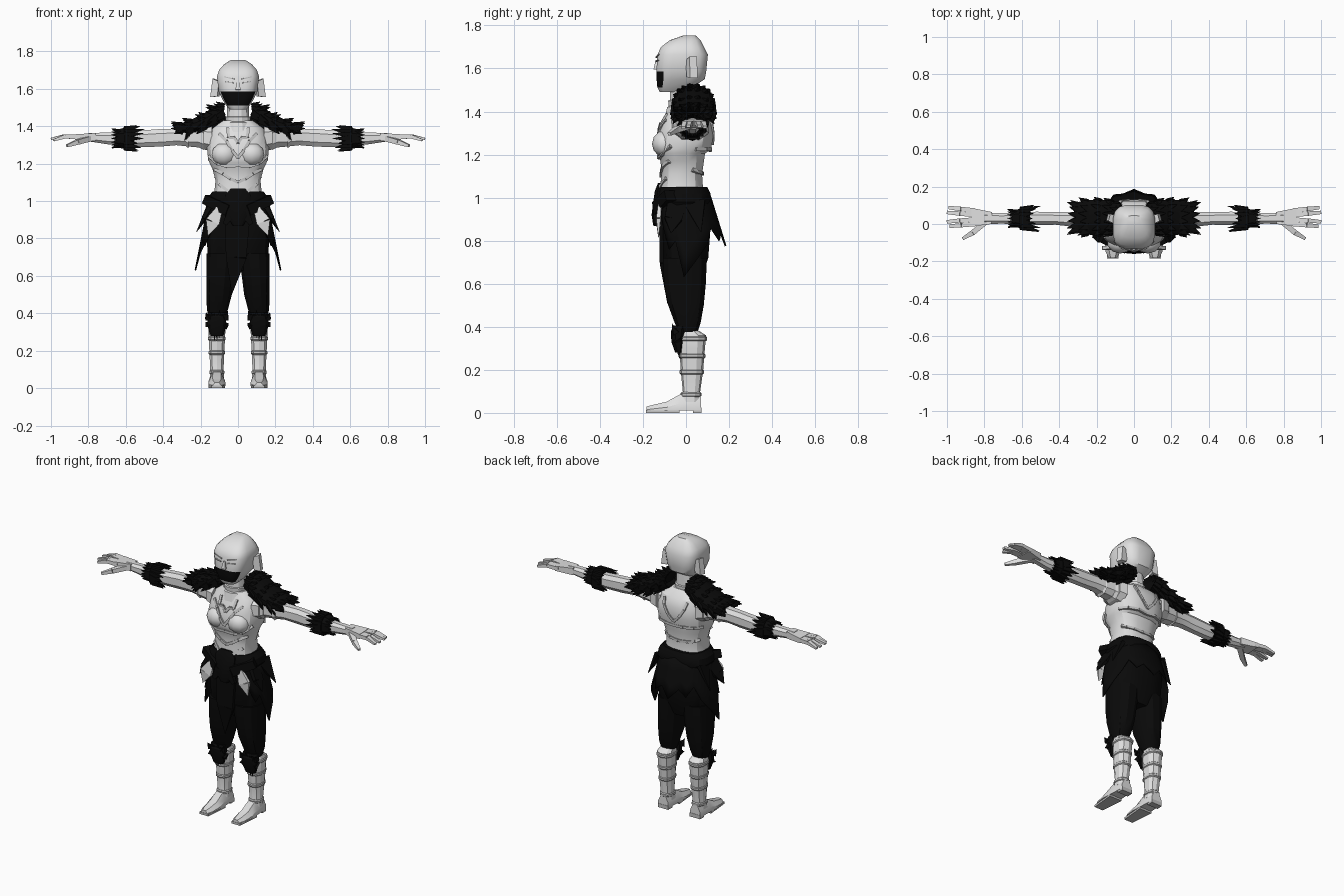
import bpy, bmesh, math, random
from mathutils import Vector

random.seed(4)


def material(name, v):
    m = bpy.data.materials.new(name)
    m.diffuse_color = (v, v, v, 1)
    return m


LIGHT = material("pale armor", 0.75)
BLACK = material("black cloth", 0.003)
TRIM = material("grey trim", 0.55)


def finish(name, bm, mats, mirror=False, angle=28, thick=0):
    """Turn a bmesh into a named object."""
    if not thick:
        bmesh.ops.recalc_face_normals(bm, faces=bm.faces)
    me = bpy.data.meshes.new(name)
    bm.to_mesh(me)
    bm.free()
    ob = bpy.data.objects.new(name, me)
    bpy.context.collection.objects.link(ob)
    for m in mats:
        me.materials.append(m)
    bpy.ops.object.select_all(action='DESELECT')
    ob.select_set(True)
    bpy.context.view_layer.objects.active = ob
    bpy.ops.object.shade_smooth_by_angle(angle=math.radians(angle))
    if thick:
        mod = ob.modifiers.new("thickness", 'SOLIDIFY')
        mod.thickness = thick
        mod.offset = 0
    if mirror:
        ob.modifiers.new("mirror", 'MIRROR').use_mirror_merge = False
    return ob


def power(v, p):
    return math.copysign(abs(v) ** p, v)


def angles(n):
    return [2 * math.pi * (i + 0.5) / n for i in range(n)]


def ring_z(z, hx, yf, yb, n=16, p=0.75, cx=0):
    """Horizontal rounded-box ring."""
    yc, hy = (yf + yb) / 2, (yb - yf) / 2
    return [(cx + hx * power(math.cos(a), p), yc + hy * power(math.sin(a), p), z) for a in angles(n)]


def ring_x(x, yc, hy, zc, hz, n=8, p=0.8):
    """Rounded-box ring across an arm."""
    return [(x, yc + hy * power(math.cos(a), p), zc + hz * power(math.sin(a), p)) for a in angles(n)]


def loft(bm, rings, caps=True):
    rows = [[bm.verts.new(c) for c in r] for r in rings]
    n = len(rows[0])
    for lo, hi in zip(rows, rows[1:]):
        for i in range(n):
            j = (i + 1) % n
            bm.faces.new((lo[i], lo[j], hi[j], hi[i]))
    if caps:
        bm.faces.new(rows[0])
        bm.faces.new(rows[-1])


def beam(bm, a, b, wa, wb=(0.001, 0.001), up=(0, 0, 1)):
    """Tapered box from a to b; with the default end it is a spike."""
    a, b = Vector(a), Vector(b)
    d = (b - a).normalized()
    s = d.cross(Vector(up))
    s = s.normalized() if s.length > 0.05 else Vector((1, 0, 0))
    u = s.cross(d)
    loft(bm, [[c + s * w[0] * i + u * w[1] * j for i, j in ((1, 1), (-1, 1), (-1, -1), (1, -1))]
              for c, w in ((a, wa), (b, wb))])


# head with a black mouth mask
bm = bmesh.new()
HEAD = [(1.49, .045, -.122, -.01), (1.512, .065, -.134, .03), (1.55, .088, -.138, .088), (1.585, .104, -.139, .095),
        (1.665, .114, -.134, .103), (1.70, .103, -.117, .085), (1.732, .075, -.075, .068), (1.754, .04, -.01, .045)]
loft(bm, [ring_z(*h, p=0.6) for h in HEAD])
bm.normal_update()
bmesh.ops.recalc_face_normals(bm, faces=bm.faces)
for f in bm.faces:
    c = f.calc_center_median()
    f.material_index = int(1.505 < c.z < 1.585 and f.normal.y < -0.45)
finish("head", bm, [LIGHT, BLACK], angle=35)

# ears, brows, eyes and nose
bm = bmesh.new()
beam(bm, (.10, .025, 1.60), (.138, .035, 1.605), (.025, .04), (.018, .05))
finish("ear", bm, [LIGHT], True)
bm = bmesh.new()
beam(bm, (.02, -.137, 1.652), (.075, -.125, 1.665), (.004, .003), (.004, .002))
beam(bm, (.025, -.138, 1.632), (.07, -.130, 1.638), (.004, .003), (.004, .002))
finish("brow_and_eyelid", bm, [TRIM], True)
bm = bmesh.new()
beam(bm, (0, -.137, 1.64), (0, -.143, 1.595), (.006, .004), (.014, .008), (0, -1, 0))
finish("nose", bm, [LIGHT])

# neck and stepped collar
bm = bmesh.new()
loft(bm, [ring_z(z, h, -h - .015, h - .01, 12, 0.9) for z, h in
          ((1.36, .09), (1.42, .075), (1.425, .068), (1.45, .07), (1.453, .062), (1.54, .058))])
finish("neck", bm, [LIGHT])

# cuirass
TORSO = [(.97, .135, -.125, .09), (1.05, .128, -.122, .08), (1.11, .122, -.115, .076), (1.17, .138, -.12, .085),
         (1.205, .155, -.135, .09), (1.225, .162, -.14, .118), (1.28, .168, -.135, .128), (1.34, .16, -.118, .125),
         (1.39, .14, -.09, .105), (1.43, .08, -.075, .06)]
bm = bmesh.new()
loft(bm, [ring_z(*t) for t in TORSO])
finish("cuirass", bm, [LIGHT])

bm = bmesh.new()
bmesh.ops.create_uvsphere(bm, u_segments=10, v_segments=6, radius=1)
for v in bm.verts:
    v.co = Vector((.074 + v.co.x * .07, -.10 + v.co.y * .058, 1.25 + v.co.z * .062))
finish("breastplate_cup", bm, [LIGHT], True, angle=50)


def torso_point(x, z, side):
    """Point on the cuirass surface, side -1 is front."""
    for a, b in zip(TORSO, TORSO[1:]):
        if a[0] <= z <= b[0]:
            t = (z - a[0]) / (b[0] - a[0])
            hx, yf, yb = [a[k] + t * (b[k] - a[k]) for k in (1, 2, 3)]
            c = min(1, abs(x) / hx) ** (1 / .75)
            return Vector((x, (yf + yb) / 2 + side * (yb - yf) / 2 * max(0, 1 - c * c) ** .375, z))


# raised trim following the cuirass
bm = bmesh.new()
for side, path in ((-1, [(0, 1.19), (.06, 1.185), (.11, 1.2), (.155, 1.24)]),
                   (-1, [(0, 1.10), (.04, 1.12), (.08, 1.145), (.125, 1.17)]),
                   (-1, [(0, 1.02), (.05, 1.05), (.1, 1.09)]),
                   (-1, [(0, 1.23), (.03, 1.27), (.06, 1.32), (.1, 1.36)]),
                   (-1, [(0, 1.31), (.02, 1.34), (.05, 1.34), (.055, 1.39)]),
                   (1, [(0, 1.22), (.06, 1.225), (.12, 1.225), (.155, 1.225)]),
                   (1, [(0, 1.11), (.06, 1.115), (.1, 1.12), (.12, 1.13)]),
                   (1, [(0, 1.25), (.04, 1.29), (.07, 1.34), (.08, 1.38)])):
    pts = [torso_point(x, z, side) for x, z in path]
    for a, b in zip(pts, pts[1:]):
        beam(bm, a, b, (.008, .007), (.008, .007), (0, side, 0))
finish("cuirass_trim", bm, [TRIM], True)

# arm with shoulder bands
bm = bmesh.new()
loft(bm, [ring_x(*r) for r in ((.12, .02, .07, 1.34, .065), (.25, .02, .055, 1.342, .055), (.33, .025, .042, 1.343, .047),
                               (.42, .03, .036, 1.338, .05), (.52, .03, .038, 1.333, .047), (.62, .03, .035, 1.333, .04),
                               (.70, .03, .03, 1.335, .033), (.80, .03, .032, 1.342, .024))])
finish("arm", bm, [LIGHT], True)
bm = bmesh.new()
for x0, x1, hy, hz in ((.14, .185, .092, .075), (.185, .205, .07, .065), (.265, .278, .056, .056)):
    loft(bm, [ring_x(x0, .02, hy, 1.335, hz), ring_x(x1, .02, hy * .88, 1.34, hz * .9)])
finish("shoulder_band", bm, [LIGHT], True)

# hand, fingers and thumb
bm = bmesh.new()
beam(bm, (.76, .032, 1.342), (.87, .036, 1.342), (.032, .022), (.05, .015))
for y0, y1, x1, z1 in ((.072, .088, .99, 1.328), (.049, .062, 1.0, 1.332), (.024, .012, 1.0, 1.332), (0, -.012, .985, 1.325)):
    mid = ((.86 + x1) / 2, (y0 + y1) / 2, 1.346)
    beam(bm, (.85, y0, 1.342), mid, (.012, .012), (.012, .011))
    beam(bm, mid, (x1, y1, z1), (.012, .011), (.009, .006))
beam(bm, (.79, .015, 1.335), (.86, -.045, 1.315), (.016, .014), (.014, .013))
beam(bm, (.86, -.045, 1.315), (.915, -.078, 1.295), (.014, .013), (.008, .007))
finish("hand", bm, [LIGHT], True)

# fur cuff on the forearm, its spikes sweeping to the elbow
bm = bmesh.new()
loft(bm, [ring_x(.555, .03, .048, 1.333, .052), ring_x(.60, .03, .058, 1.335, .062), ring_x(.65, .03, .044, 1.335, .05)])
for i in range(16):
    a = 2 * math.pi * i / 16
    c, s, k = math.cos(a), math.sin(a), random.uniform(.06, .11)
    beam(bm, (.605, .03 + .045 * c, 1.335 + .048 * s), (.605 - k, .03 + .072 * c, 1.335 + .07 * s), (.018, .018))
    beam(bm, (.63, .03 + .035 * c, 1.335 + .038 * s), (.675, .03 + .05 * c, 1.335 + .052 * s), (.013, .013))
finish("forearm_fur", bm, [BLACK], True)

# fur shoulder mantle
PAD = [(.09, .075, 1.475, .045), (.13, .092, 1.45, .056), (.19, .097, 1.415, .05), (.26, .094, 1.395, .038), (.315, .08, 1.388, .025)]
bm = bmesh.new()
loft(bm, [ring_x(x, .035, hy, z, h, 12) for x, hy, z, h in PAD])
for x, hy, z, h in PAD:
    for i in range(14):
        a = 2 * math.pi * i / 14
        c, s, k = math.cos(a), math.sin(a), random.uniform(.02, .045)
        drop = -.03 if s < .3 and x < .3 else 0
        beam(bm, (x - .01, .035 + hy * c * .85, z + h * s * .8),
             (x + k, .035 + (hy + .012) * c, z + (h + .012) * s + drop), (.018, .016))
finish("shoulder_fur", bm, [BLACK], True)

# trousers: hips and legs
bm = bmesh.new()
loft(bm, [ring_z(*r) for r in ((.63, .09, -.07, .075), (.72, .165, -.105, .105), (.85, .172, -.11, .115),
                               (.95, .155, -.115, .105), (1.02, .135, -.11, .095))])
finish("trouser_hips", bm, [BLACK])
bm = bmesh.new()
loft(bm, [ring_z(z, h, f, b, 12, .85, cx) for z, h, f, b, cx in
          ((.375, .045, -.035, .055, .112), (.42, .058, -.055, .07, .11), (.50, .07, -.085, .085, .101),
           (.60, .076, -.105, .095, .094), (.72, .085, -.11, .1, .085))])
finish("trouser_leg", bm, [BLACK], True)

# skirt with a jagged hem, open at the front
HEM = [.92, .85, .76, .80, .63, .72, .78, .86, .80, .84, .775]
bm = bmesh.new()
rows = []
for i in range(21):
    k = min(i, 20 - i)
    a = math.radians(30 + 15 * i)
    col = []
    for t in (0, .35, .7, 1):
        d = t * (1.02 - HEM[k])
        back = -math.cos(a) > 0
        hx, hy = .15 + .20 * d, .118 + (.31 if back else .02) * d
        col.append(bm.verts.new((hx * power(math.sin(a), .85), -.01 - hy * power(math.cos(a), .85), 1.02 - d)))
    rows.append(col)
for l, r in zip(rows, rows[1:]):
    for k in range(3):
        bm.faces.new((l[k], r[k], r[k + 1], l[k + 1]))
finish("skirt", bm, [BLACK], thick=.008)

# overlapping hip flaps and ragged front cloth
bm = bmesh.new()
beam(bm, (.14, -.04, .98), (.185, -.06, .90), (.045, .012), (.04, .01), (1, 0, 0))
beam(bm, (.185, -.06, .90), (.222, -.07, .835), (.04, .01), up=(1, 0, 0))
beam(bm, (.15, .04, .98), (.22, .07, .84), (.05, .012), up=(1, 0, 0))
finish("hip_flap", bm, [BLACK], True)
bm = bmesh.new()
beam(bm, (0, -.115, .98), (-.01, -.112, .70), (.07, .012), (.055, .01), (0, -1, 0))
beam(bm, (-.01, -.112, .70), (-.032, -.085, .505), (.055, .01), up=(0, -1, 0))
finish("front_cloth", bm, [BLACK])

# pale thigh plates
bm = bmesh.new()
beam(bm, (.10, -.122, .96), (.135, -.128, .89), (.018, .008), (.038, .01), (0, -1, 0))
beam(bm, (.135, -.128, .89), (.16, -.128, .815), (.038, .01), up=(0, -1, 0))
finish("thigh_plate", bm, [LIGHT], True)

# belt, knot and slanted sashes
bm = bmesh.new()
loft(bm, [ring_z(*r) for r in ((.955, .158, -.128, .112), (.98, .172, -.135, .12), (1.02, .165, -.132, .115), (1.05, .138, -.125, .1))])
finish("belt", bm, [BLACK])
bm = bmesh.new()
beam(bm, (.05, -.135, .95), (.17, -.07, 1.01), (.02, .03), (.03, .025))
beam(bm, (.03, -.14, .95), (.07, -.138, .875), (.025, .014), (.012, .01), (0, -1, 0))
finish("sash", bm, [BLACK], True)
bm = bmesh.new()
loft(bm, [ring_z(*r, n=10) for r in ((.87, .03, -.152, -.11), (.92, .06, -.16, -.11), (.98, .068, -.152, -.1),
                                     (1.03, .072, -.145, -.1), (1.068, .04, -.13, -.1))])
finish("belt_knot", bm, [BLACK])

# boots: shaft, bands, foot, sole and heel
SHAFT = [(.05, .04, -.03, .068), (.10, .037, -.015, .066), (.2, .042, -.025, .08), (.3, .047, -.03, .088), (.36, .05, -.032, .094)]
bm = bmesh.new()
loft(bm, [ring_z(z, h, f, b, 10, .8, .113) for z, h, f, b in SHAFT + [(.39, .036, -.02, .045)]])
finish("boot_shaft", bm, [LIGHT], True)
bm = bmesh.new()
for z, h, f, b in ((.085, .042, -.025, .072), (.19, .046, -.03, .084), (.265, .049, -.034, .09), (.345, .054, -.036, .098)):
    loft(bm, [ring_z(z + dz, h - e, f + e - 8 * 0 * dz, b - e, 10, .8, .113) for dz, e in ((-.012, .006), (-.006, 0), (.006, 0), (.012, .006))])
finish("boot_band", bm, [TRIM], True)
bm = bmesh.new()
loft(bm, [[(.113 + w * s, y, z) for s, z in ((-1, .012), (1, .012), (1, h * .5), (.5, h), (-.5, h), (-1, h * .5))]
          for y, w, h in ((-.183, .022, .03), (-.15, .038, .038), (-.09, .046, .052), (-.03, .043, .085), (.03, .04, .09), (.07, .036, .08))])
finish("boot_foot", bm, [LIGHT], True)
bm = bmesh.new()
beam(bm, (.113, -.185, .007), (.113, -.03, .007), (.03, .007), (.044, .007))
beam(bm, (.113, .032, .012), (.113, .072, .012), (.038, .012), (.036, .012))
finish("sole_and_heel", bm, [TRIM], True)

# fur over the knee and upper shin
bm = bmesh.new()
loft(bm, [ring_z(z, h, f, b, 10, .8, .113) for z, h, f, b in
          ((.28, .035, -.05, -.015), (.33, .05, -.068, -.01), (.38, .054, -.07, .0), (.405, .05, -.055, .0))])
for i in range(9):
    x = .113 + .05 * (i - 4) / 4
    low = random.uniform(.24, .28) + .012 * abs(i - 4)
    beam(bm, (x, -.04, .34), (x, -.03, low), (.012, .02), up=(0, -1, 0))
    beam(bm, (x, -.045, .37), (.113 + (x - .113) * 1.15, -.065, random.uniform(.395, .415)), (.012, .014), up=(0, -1, 0))
finish("knee_fur", bm, [BLACK], True)
